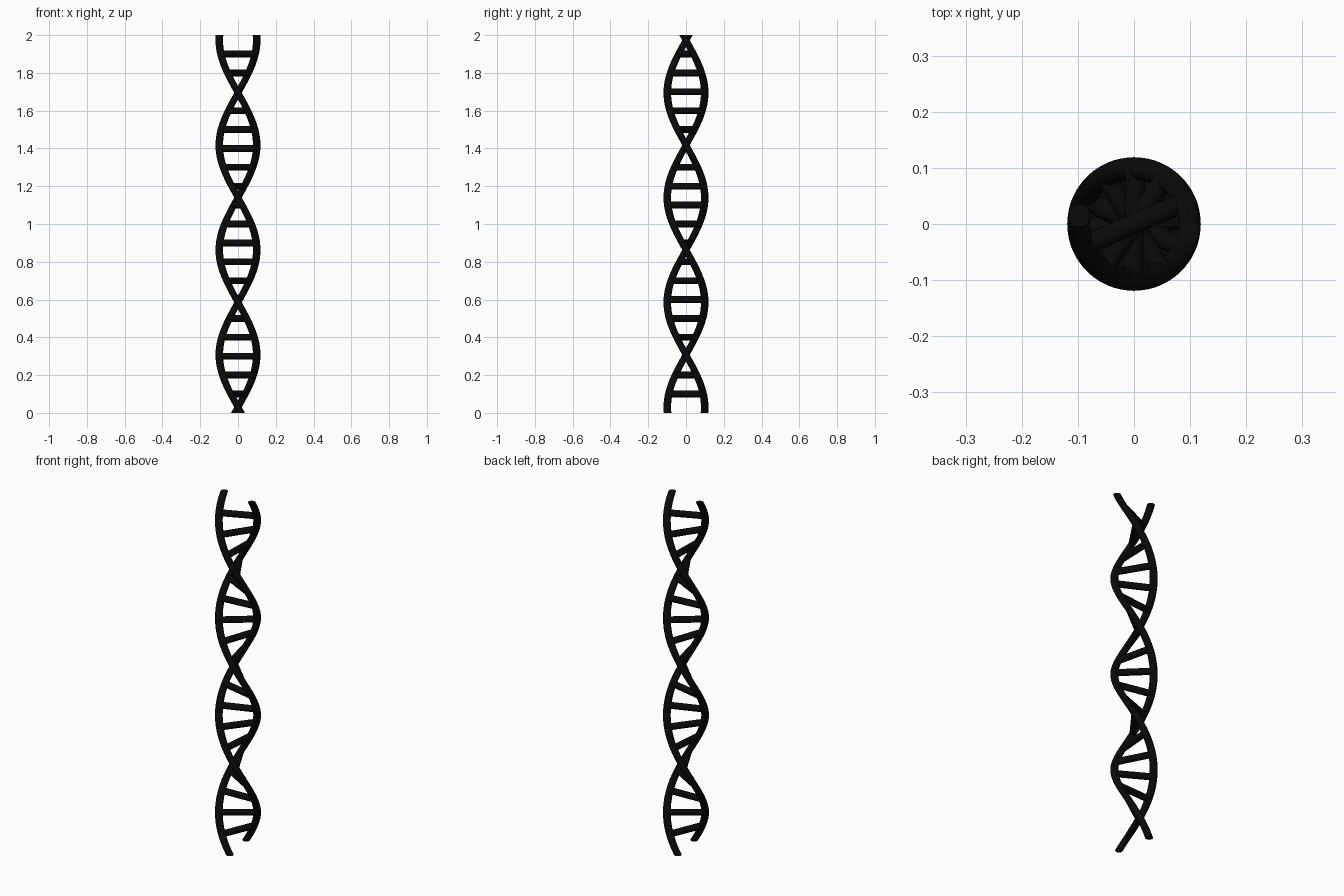
import bpy, bmesh, math
from mathutils import Vector

if "Cube" in bpy.data.objects:
    bpy.data.objects.remove(bpy.data.objects["Cube"])

RADIUS, TUBE, RUNG = 0.099, 0.02, 0.018   # helix, strand and rung radii
PITCH, HEIGHT, CROSS = 1.11, 2.0, 0.03    # one turn, total height, first front crossing
STEPS, SIDES = 160, 20

black = bpy.data.materials.new("near_black")
black.diffuse_color = (0.003, 0.003, 0.003, 1)
black.use_nodes = True
black.node_tree.nodes["Principled BSDF"].inputs["Base Color"].default_value = black.diffuse_color


def angle(z):
    """Left-handed twist of the ladder at height z."""
    return math.pi / 2 - 2 * math.pi * (z - CROSS) / PITCH


def finish(bm, name):
    bmesh.ops.recalc_face_normals(bm, faces=bm.faces)
    mesh = bpy.data.meshes.new(name)
    bm.to_mesh(mesh)
    bm.free()
    mesh.materials.append(black)
    obj = bpy.data.objects.new(name, mesh)
    bpy.context.collection.objects.link(obj)
    bpy.ops.object.select_all(action='DESELECT')
    obj.select_set(True)
    bpy.context.view_layer.objects.active = obj
    bpy.ops.object.shade_smooth_by_angle(angle=math.radians(40))
    return obj


def loft(bm, rings):
    """Skin rings of points and cap both ends."""
    loops = [[bm.verts.new(p) for p in ring] for ring in rings]
    n = len(loops[0])
    for a, b in zip(loops, loops[1:]):
        for i in range(n):
            j = (i + 1) % n
            bm.faces.new((a[i], a[j], b[j], b[i]))
    bm.faces.new(loops[0])
    bm.faces.new(loops[-1])


# Two strands: level circles screwed upwards, with flat ends
for name, turn in (("strand_a", 0), ("strand_b", math.pi)):
    bm = bmesh.new()
    rings = []
    for s in range(STEPS + 1):
        z = HEIGHT * s / STEPS
        t = angle(z) + turn
        rings.append([(RADIUS * math.cos(t) + TUBE * math.cos(u),
                       RADIUS * math.sin(t) + TUBE * math.sin(u), z)
                      for u in (2 * math.pi * i / SIDES for i in range(SIDES))])
    loft(bm, rings)
    finish(bm, name)

# Rungs: round bars joining the strands
for k in range(1, 20):
    z = k * 0.1
    t = angle(z)
    along = Vector((math.cos(t), math.sin(t), 0))
    across = Vector((-math.sin(t), math.cos(t), 0))
    bm = bmesh.new()
    loft(bm, [[along * d + across * RUNG * math.cos(u) + Vector((0, 0, z + RUNG * math.sin(u)))
               for u in (2 * math.pi * i / SIDES for i in range(SIDES))]
              for d in (-RADIUS, RADIUS)])
    finish(bm, f"rung_{k:02d}")
